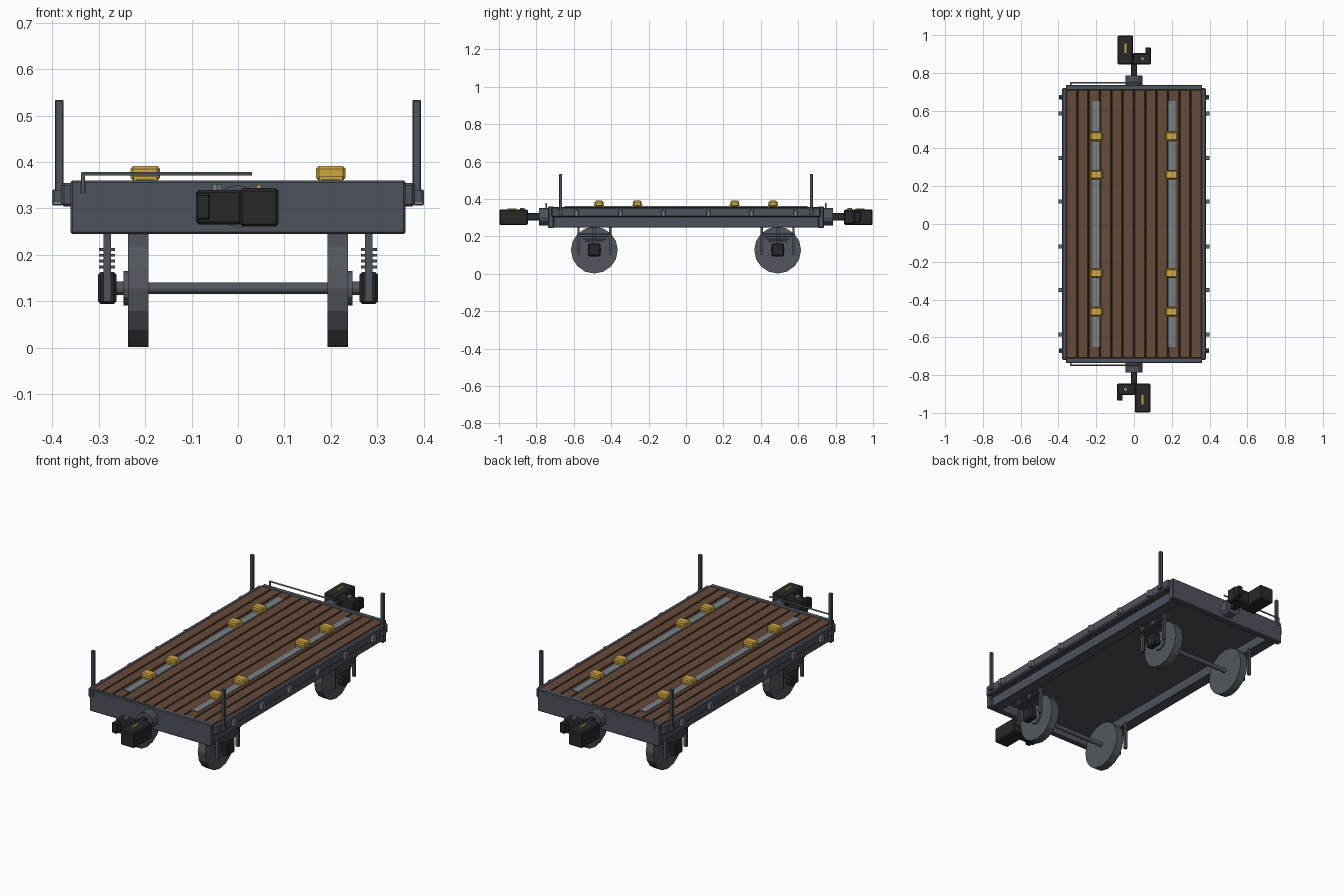
import bpy, bmesh, math
from mathutils import Matrix, Vector

if "Cube" in bpy.data.objects:
    bpy.data.objects.remove(bpy.data.objects["Cube"])


def material(name, r, g, b):
    m = bpy.data.materials.new(name)
    m.use_nodes = True
    m.diffuse_color = (r, g, b, 1)
    m.node_tree.nodes["Principled BSDF"].inputs["Base Color"].default_value = (r, g, b, 1)
    return m


FRAME = material("blue grey steel", 0.075, 0.085, 0.107)
WHEEL = material("wheel steel", 0.085, 0.097, 0.112)
IRON = material("black iron", 0.022, 0.022, 0.022)
WOOD = material("brown planks", 0.13, 0.07, 0.042)
GAP = material("dark gaps", 0.03, 0.017, 0.012)
BRIGHT = material("bright steel", 0.19, 0.22, 0.24)
BRASS = material("yellow brass", 0.6, 0.38, 0.05)


def finish(name, bm, mat):
    mesh = bpy.data.meshes.new(name)
    bm.to_mesh(mesh)
    bm.free()
    mesh.materials.append(mat)
    ob = bpy.data.objects.new(name, mesh)
    bpy.context.collection.objects.link(ob)
    return ob


def box(name, x, y, z, mat, bevel=0.0):
    """Box from (low, high) pairs on each axis."""
    bm = bmesh.new()
    bmesh.ops.create_cube(bm, size=1)
    for v in bm.verts:
        v.co = Vector([(a + b) / 2 + c * abs(b - a) for (a, b), c in zip((x, y, z), v.co)])
    ob = finish(name, bm, mat)
    if bevel:
        mod = ob.modifiers.new("edge", "BEVEL")
        mod.width = bevel
        mod.segments = 1
    return ob


def rod(name, start, end, radius, mat, sides=12, top=None):
    """Cylinder or cone between two points."""
    a, b = Vector(start), Vector(end)
    d = b - a
    turn = d.to_track_quat("Z", "Y").to_matrix().to_4x4()
    bm = bmesh.new()
    bmesh.ops.create_cone(bm, cap_ends=True, segments=sides, radius1=radius,
                          radius2=radius if top is None else top, depth=d.length,
                          matrix=Matrix.Translation((a + b) / 2) @ turn)
    return finish(name, bm, mat)


def around(c, half):
    return (c - half, c + half)


def span(s, a, b):
    """Interval mirrored to side s."""
    return (min(s * a, s * b), max(s * a, s * b))


# Deck: dark base, planks, lashing strips and brass chocks
box("deck_base", (-0.36, 0.36), (-0.71, 0.71), (0.305, 0.35), GAP).data.materials[0] = GAP
box("deck_underside", (-0.355, 0.355), (-0.71, 0.71), (0.3, 0.306), FRAME)
COUNT = 12
pitch = 0.72 / COUNT
for i in range(COUNT):
    box("plank", around(-0.36 + pitch * (i + 0.5), pitch / 2 - 0.003),
        (-0.71, 0.71), (0.34, 0.358), WOOD, 0.002)
for s in (-1, 1):
    box("lashing_strip", around(s * 0.2, 0.02), (-0.65, 0.65), (0.35, 0.362), BRIGHT)
    for y in (-0.465, -0.26, 0.26, 0.465):
        box("brass_chock", around(s * 0.2, 0.032), around(y, 0.023), (0.36, 0.391), BRASS, 0.006)
        box("chock_band", around(s * 0.2, 0.025), around(y, 0.027), (0.36, 0.37), BRASS)

# Frame: end beams, side sills and edge rails, pockets and corner stakes
for s in (-1, 1):
    box("end_beam", (-0.361, 0.361), span(s, 0.707, 0.737), (0.245, 0.36), FRAME, 0.004)
    box("side_sill", span(s, 0.285, 0.345), (-0.71, 0.71), (0.247, 0.31), FRAME, 0.003)
    box("edge_rail", span(s, 0.355, 0.381), (-0.72, 0.72), (0.304, 0.355), FRAME, 0.006)
    for y in (-0.585, -0.35, -0.12, 0.12, 0.35, 0.585):
        box("stake_pocket", span(s, 0.378, 0.401), around(y, 0.011), (0.306, 0.341), BRIGHT, 0.003)
    for y in (-0.67, 0.67):
        box("corner_stake", around(s * 0.385, 0.009), around(y, 0.008), (0.325, 0.534), FRAME, 0.002)
        box("stake_foot", around(s * 0.385, 0.011), around(y, 0.012), (0.315, 0.34), FRAME)

# Wheelsets with axle boxes and leaf springs
for y in (-0.49, 0.49):
    rod("axle", (-0.2, y, 0.128), (0.2, y, 0.128), 0.012, WHEEL)
    for s in (-1, 1):
        rod("wheel", (s * 0.193, y, 0.127), (s * 0.237, y, 0.127), 0.125, WHEEL, 16)
        rod("wheel_hub", (s * 0.236, y, 0.128), (s * 0.247, y, 0.128), 0.037, WHEEL, 12)
        rod("axle_stub", (s * 0.24, y, 0.128), (s * 0.27, y, 0.128), 0.015, WHEEL, 12)
        box("axle_box", around(s * 0.282, 0.02), around(y, 0.034), (0.094, 0.163), IRON, 0.006)
        box("spring_post", around(s * 0.282, 0.007), around(y, 0.01), (0.16, 0.248), FRAME)
        for i in range(4):
            box("spring_leaf", around(s * 0.282, 0.017), around(y, 0.05 + 0.014 * i),
                around(0.174 + 0.0125 * i, 0.003), FRAME)
        for t in (-1, 1):
            box("spring_hanger", around(s * 0.282, 0.008), around(y + t * 0.085, 0.006),
                (0.1, 0.248), FRAME)

# Couplers, the rear one turned half round
for e in (1, -1):
    def part(name, x, y, z, mat, bevel=0.0):
        return box(name, span(e, *x), span(e, *y), z, mat, bevel)

    rod("coupler_collar", (0, -e * 0.73, 0.305), (0, -e * 0.785, 0.305), 0.046, FRAME, 12)
    part("coupler_shank", (-0.016, 0.016), (-0.86, -0.78), (0.285, 0.325), IRON, 0.003)
    part("coupler_head", (0.004, 0.087), (-0.998, -0.845), (0.261, 0.344), IRON, 0.006)
    part("coupler_arm", (-0.09, 0.008), (-0.905, -0.845), (0.265, 0.34), IRON, 0.006)
    part("coupler_jaw", (-0.09, -0.06), (-0.935, -0.9), (0.275, 0.332), IRON, 0.004)
    part("head_mark", (0.04, 0.05), (-0.955, -0.905), (0.343, 0.35), BRASS)
    rod("coupler_pin", (-e * 0.045, -e * 0.875, 0.335), (-e * 0.045, -e * 0.875, 0.353),
        0.012, BRIGHT, 6)

# Uncoupling levers on both ends
for s in (-1, 1):
    y = s * 0.747
    rod("lever_bar", (-0.336, y, 0.375), (0.03, y, 0.375), 0.004, BRIGHT, 8)
    rod("lever_handle", (-0.334, y, 0.333), (-0.334, y, 0.378), 0.004, BRIGHT, 8)
    rod("lever_bracket", (-0.334, s * 0.73, 0.34), (-0.334, y, 0.34), 0.004, BRIGHT, 8)
